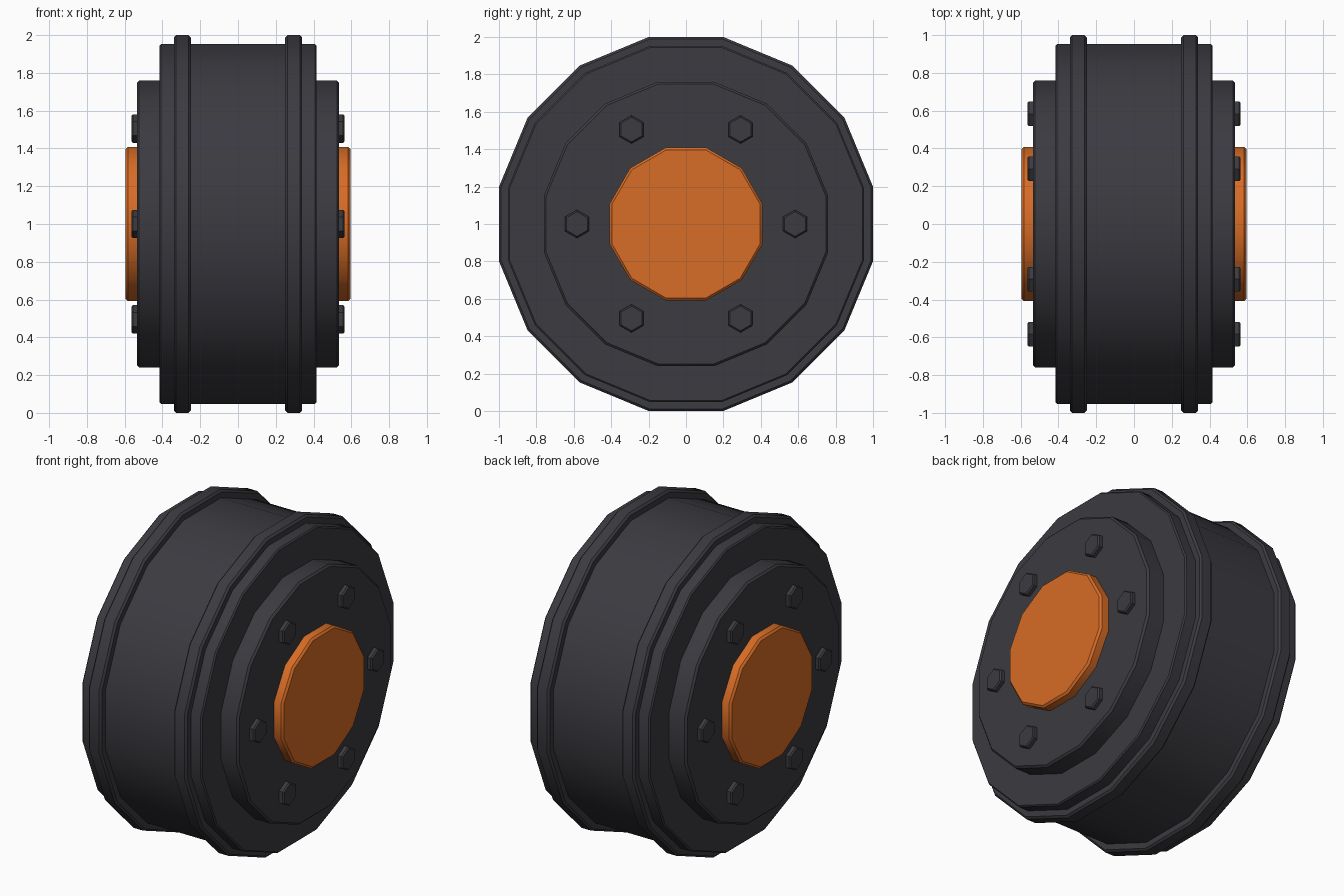
import bpy
import math

if "Cube" in bpy.data.objects:
    bpy.data.objects.remove(bpy.data.objects["Cube"], do_unlink=True)

CENTRE_Z = 1.0


def make_material(name, colour):
    mat = bpy.data.materials.new(name)
    mat.use_nodes = True
    mat.diffuse_color = colour
    node = next(n for n in mat.node_tree.nodes if n.type == "BSDF_PRINCIPLED")
    node.inputs["Base Color"].default_value = colour
    return mat


charcoal = make_material("charcoal", (0.044, 0.043, 0.052, 1))
orange = make_material("orange", (0.68, 0.15, 0.019, 1))


def drum(name, sides, apothem, x_from, x_to, mat, y=0, z=CENTRE_Z, spin=0, bevel=0.012):
    """Bevelled prism lying along x; apothem is the distance to each flat."""
    bpy.ops.mesh.primitive_cylinder_add(
        vertices=sides,
        radius=apothem / math.cos(math.pi / sides),
        depth=x_to - x_from,
        location=((x_from + x_to) / 2, y, z),
    )
    obj = bpy.context.object
    obj.name = name
    # Turn the prism about its own axis, then lay it along x
    obj.rotation_euler = (0, math.pi / 2, 0)
    for v in obj.data.vertices:
        px, py = v.co.x, v.co.y
        v.co.x = px * math.cos(spin) - py * math.sin(spin)
        v.co.y = px * math.sin(spin) + py * math.cos(spin)
    obj.data.materials.append(mat)
    mod = obj.modifiers.new("soft edges", "BEVEL")
    mod.width = bevel
    mod.segments = 1
    mod.limit_method = "ANGLE"
    mod.angle_limit = math.radians(70)
    bpy.ops.object.modifier_apply(modifier=mod.name)
    bpy.ops.object.shade_smooth_by_angle(angle=math.radians(40))
    return obj


# Main wheel body, stepped side disc and coloured hub run right through
half16 = math.pi / 16
drum("wheel_body", 16, 0.953, -0.415, 0.415, charcoal, spin=half16, bevel=0.008)
drum("side_disc", 16, 0.76, -0.535, 0.535, charcoal, spin=half16)
drum("hub", 12, 0.408, -0.595, 0.595, orange, spin=math.pi / 12)

# Raised rims and a ring of hex bolts on each side
for label, side in (("left", 1), ("right", -1)):
    drum(label + "_rim", 16, 1.0, side * 0.295 - 0.045, side * 0.295 + 0.045,
         charcoal, spin=half16)
    for i in range(6):
        a = i * math.pi / 3
        drum(f"{label}_bolt_{i + 1}", 6, 0.065, side * 0.535 - 0.03, side * 0.535 + 0.03,
             charcoal, y=0.583 * math.cos(a), z=CENTRE_Z + 0.583 * math.sin(a),
             spin=math.pi / 6, bevel=0.008)
